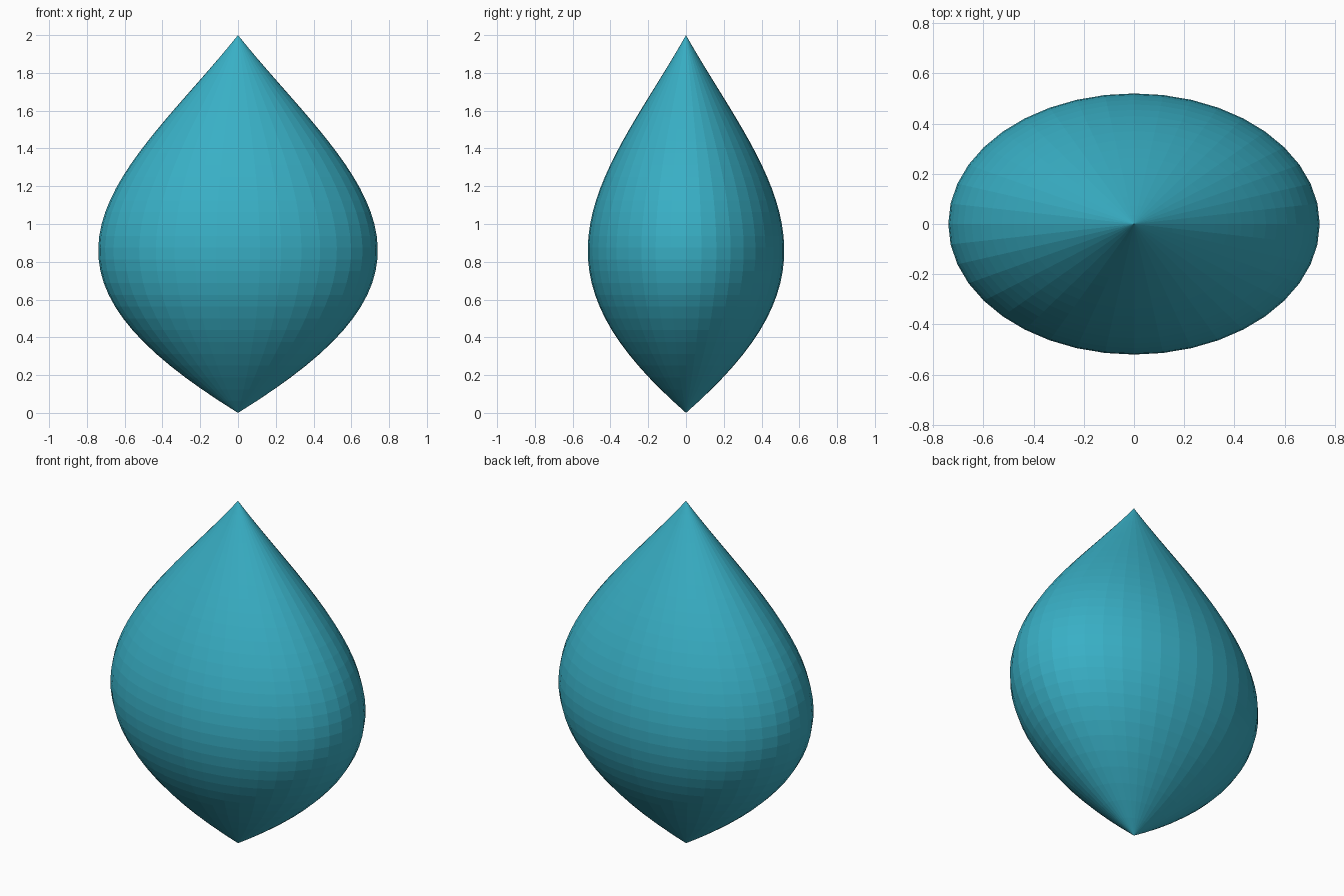
import bpy, bmesh, math

if "Cube" in bpy.data.objects:
    bpy.data.objects.remove(bpy.data.objects["Cube"])

SEGMENTS, RINGS = 40, 32
HEIGHT, HALF_WIDTH, DEPTH_RATIO = 2.0, 0.74, 0.703
TAPER = 0.702  # pulls the widest ring below the middle


def radius(t):
    return math.sin(math.pi * t) * math.exp(-TAPER * t)


peak = max(radius(i / 500) for i in range(501))

# Pointed bud: elliptical rings between two tips
bm = bmesh.new()
bottom = bm.verts.new((0, 0, 0))
top = bm.verts.new((0, 0, HEIGHT))
rings = []
for i in range(1, RINGS):
    t = i / RINGS
    r = HALF_WIDTH * radius(t) / peak
    rings.append([bm.verts.new((r * math.cos(a), r * DEPTH_RATIO * math.sin(a), HEIGHT * t))
                  for a in (2 * math.pi * j / SEGMENTS for j in range(SEGMENTS))])

for j in range(SEGMENTS):
    k = (j + 1) % SEGMENTS
    bm.faces.new((bottom, rings[0][k], rings[0][j]))
    for lower, upper in zip(rings, rings[1:]):
        bm.faces.new((lower[j], lower[k], upper[k], upper[j]))
    bm.faces.new((rings[-1][j], rings[-1][k], top))

mesh = bpy.data.meshes.new("bud")
bm.to_mesh(mesh)
bm.free()
bud = bpy.data.objects.new("bud", mesh)
bpy.context.collection.objects.link(bud)

# Teal colour
teal = bpy.data.materials.new("teal")
teal.diffuse_color = (0.04, 0.43, 0.56, 1)
teal.use_nodes = True
teal.node_tree.nodes["Principled BSDF"].inputs["Base Color"].default_value = teal.diffuse_color
mesh.materials.append(teal)
